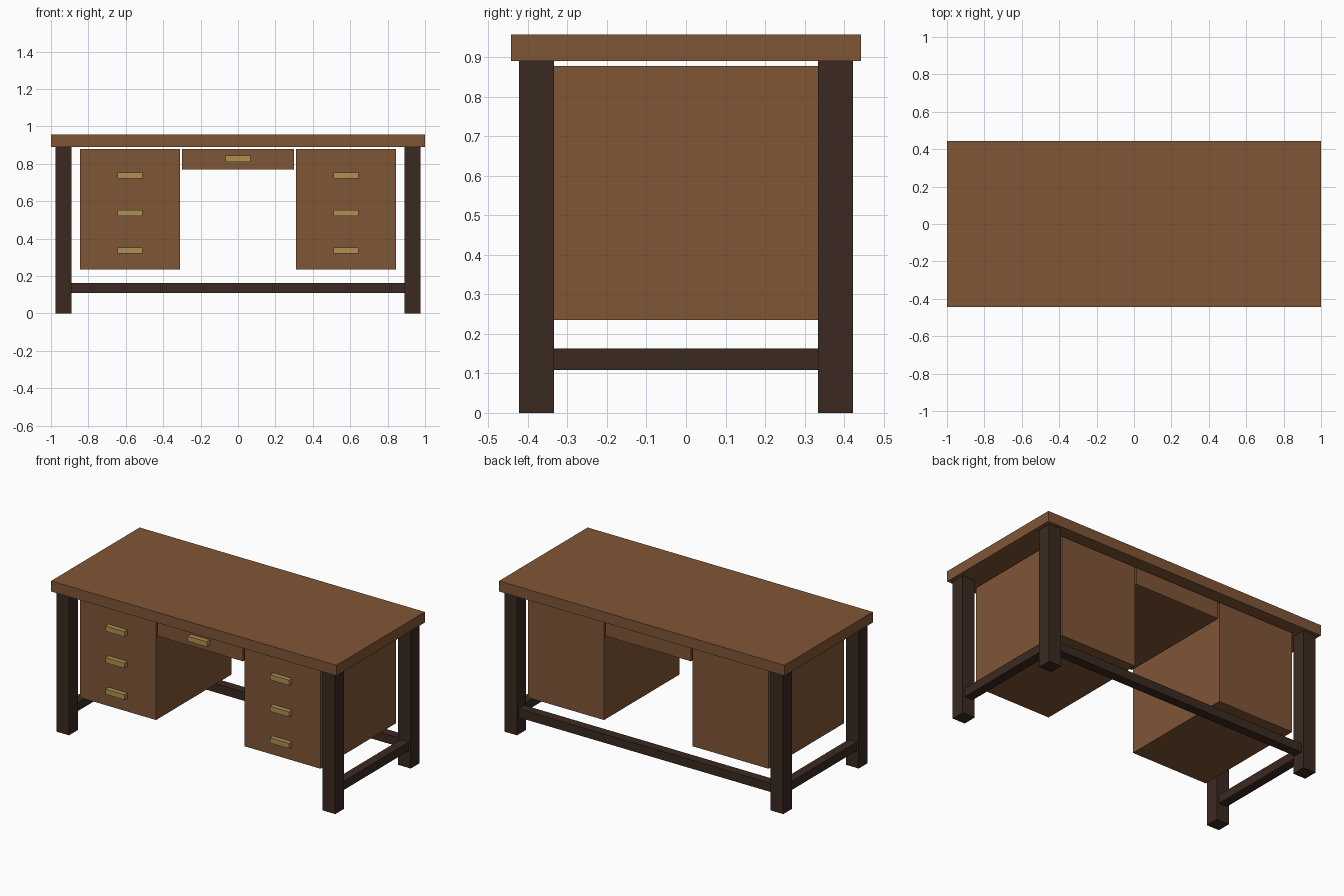
import bpy

if "Cube" in bpy.data.objects:
    bpy.data.objects.remove(bpy.data.objects["Cube"])


def material(name, color):
    m = bpy.data.materials.new(name)
    m.diffuse_color = (*color, 1)
    m.use_nodes = True
    m.node_tree.nodes["Principled BSDF"].inputs["Base Color"].default_value = m.diffuse_color
    return m


WOOD = material("brown_wood", (0.216, 0.093, 0.037))
DARK = material("dark_wood", (0.044, 0.022, 0.015))
BRASS = material("brass", (0.43, 0.28, 0.08))


def box(name, x, y, z, mat):
    """Box from (min, max) ranges on each axis."""
    bpy.ops.mesh.primitive_cube_add(
        size=1, location=[(a + b) / 2 for a, b in (x, y, z)])
    ob = bpy.context.object
    ob.name = name
    ob.scale = [b - a for a, b in (x, y, z)]
    bpy.ops.object.transform_apply(location=False, rotation=False, scale=True)
    ob.data.materials.append(mat)
    return ob


def span(center, size):
    return (center - size / 2, center + size / 2)


LEG_X, LEG_Y, LEG = 0.933, 0.378, 0.088
TOP_Z = 0.89
RAIL_Z = (0.108, 0.163)
RAIL_W = 0.058
BODY_Y = (-0.378, 0.378)


def handle(name, x, z):
    box(name, span(x, 0.134), (-0.408, -0.376), span(z, 0.033), BRASS)


# Table top
box("desk_top", (-1, 1), (-0.443, 0.443), (TOP_Z, 0.957), WOOD)

for side, s in (("left", -1), ("right", 1)):
    # Legs and side stretcher
    for end, e in (("front", -1), ("back", 1)):
        box(f"{end}_{side}_leg", span(s * LEG_X, LEG), span(e * LEG_Y, LEG),
            (0, TOP_Z), DARK)
    inner = LEG_Y - LEG / 2
    box(f"{side}_stretcher", span(s * LEG_X, RAIL_W), (-inner, inner), RAIL_Z, DARK)

    # Drawer pedestal with three pulls
    px = s * 0.577
    box(f"{side}_pedestal", span(px, 0.534), BODY_Y, (0.235, 0.878), WOOD)
    for i, z in enumerate((0.737, 0.537, 0.337)):
        handle(f"{side}_handle_{i + 1}", px, z)

# Back stretcher
inner = LEG_X - LEG / 2
box("back_stretcher", (-inner, inner), span(LEG_Y, RAIL_W), RAIL_Z, DARK)

# Centre drawer
box("centre_drawer", (-0.3, 0.3), BODY_Y, (0.77, 0.878), WOOD)
handle("centre_handle", 0, 0.827)
